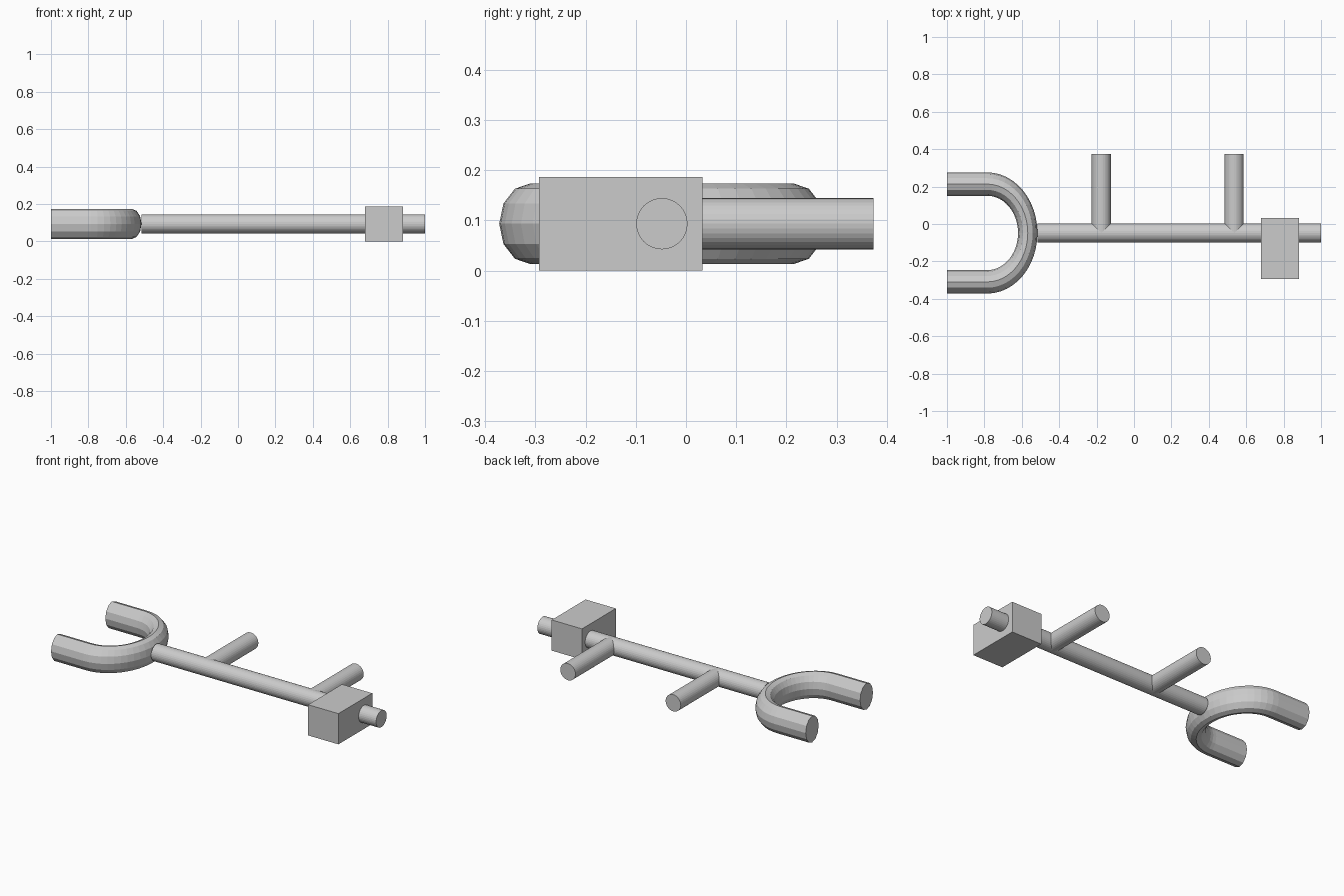
import bpy, bmesh, math
from mathutils import Matrix, Vector

cube = bpy.data.objects.get("Cube")
if cube:
    bpy.data.objects.remove(cube, do_unlink=True)

grey = bpy.data.materials.new("plain grey")
grey.use_nodes = True
color = (0.6, 0.6, 0.6, 1)
grey.diffuse_color = color
grey.node_tree.nodes["Principled BSDF"].inputs["Base Color"].default_value = color

MID_Y, MID_Z, ROD_R = -0.048, 0.0935, 0.051


def finish(name, bm):
    bmesh.ops.recalc_face_normals(bm, faces=bm.faces)
    mesh = bpy.data.meshes.new(name)
    bm.to_mesh(mesh)
    bm.free()
    mesh.materials.append(grey)
    obj = bpy.data.objects.new(name, mesh)
    bpy.context.collection.objects.link(obj)
    return obj


def rod(name, start, end):
    start, end = Vector(start), Vector(end)
    axis = end - start
    turn = axis.to_track_quat('Z', 'Y').to_matrix().to_4x4()
    bm = bmesh.new()
    bmesh.ops.create_cone(bm, cap_ends=True, segments=32, radius1=ROD_R, radius2=ROD_R,
                          depth=axis.length, matrix=Matrix.Translation((start + end) / 2) @ turn)
    return finish(name, bm)


# Long shaft and the two side grips
rod("shaft", (-0.517, MID_Y, MID_Z), (1, MID_Y, MID_Z))
for name, x in (("rear_grip", 0.535), ("front_grip", -0.175)):
    rod(name, (x, MID_Y, MID_Z), (x, 0.373, MID_Z))

# Counterweight block
bm = bmesh.new()
bmesh.ops.create_cube(bm, size=1, matrix=Matrix.Translation((0.78, -0.13, MID_Z))
                      @ Matrix.Diagonal((0.204, 0.326, 0.187, 1)))
finish("weight_block", bm)

# U-shaped fork: squashed half ring with straight legs, swept as one tube
BEND_X, RING_R, TUBE_Y, TUBE_Z, SQUASH = -0.785, 0.2615, 0.0625, 0.0805, 0.83
SIDES, STEPS = 12, 24
stations = [(-1, -90)]
stations += [(BEND_X, -90 + 180 * i / STEPS) for i in range(STEPS + 1)]
stations += [(-1, 90)]
bm = bmesh.new()
rings = []
for x, degrees in stations:
    a = math.radians(degrees)
    ring = []
    for k in range(SIDES):
        t = math.tau * k / SIDES
        r = RING_R + TUBE_Y * math.cos(t)
        ring.append(bm.verts.new((x + SQUASH * r * math.cos(a), MID_Y + r * math.sin(a),
                                  MID_Z + TUBE_Z * math.sin(t))))
    rings.append(ring)
for r0, r1 in zip(rings, rings[1:]):
    for k in range(SIDES):
        n = (k + 1) % SIDES
        bm.faces.new((r0[k], r0[n], r1[n], r1[k]))
bm.faces.new(rings[0])
bm.faces.new(rings[-1])
finish("fork", bm)
